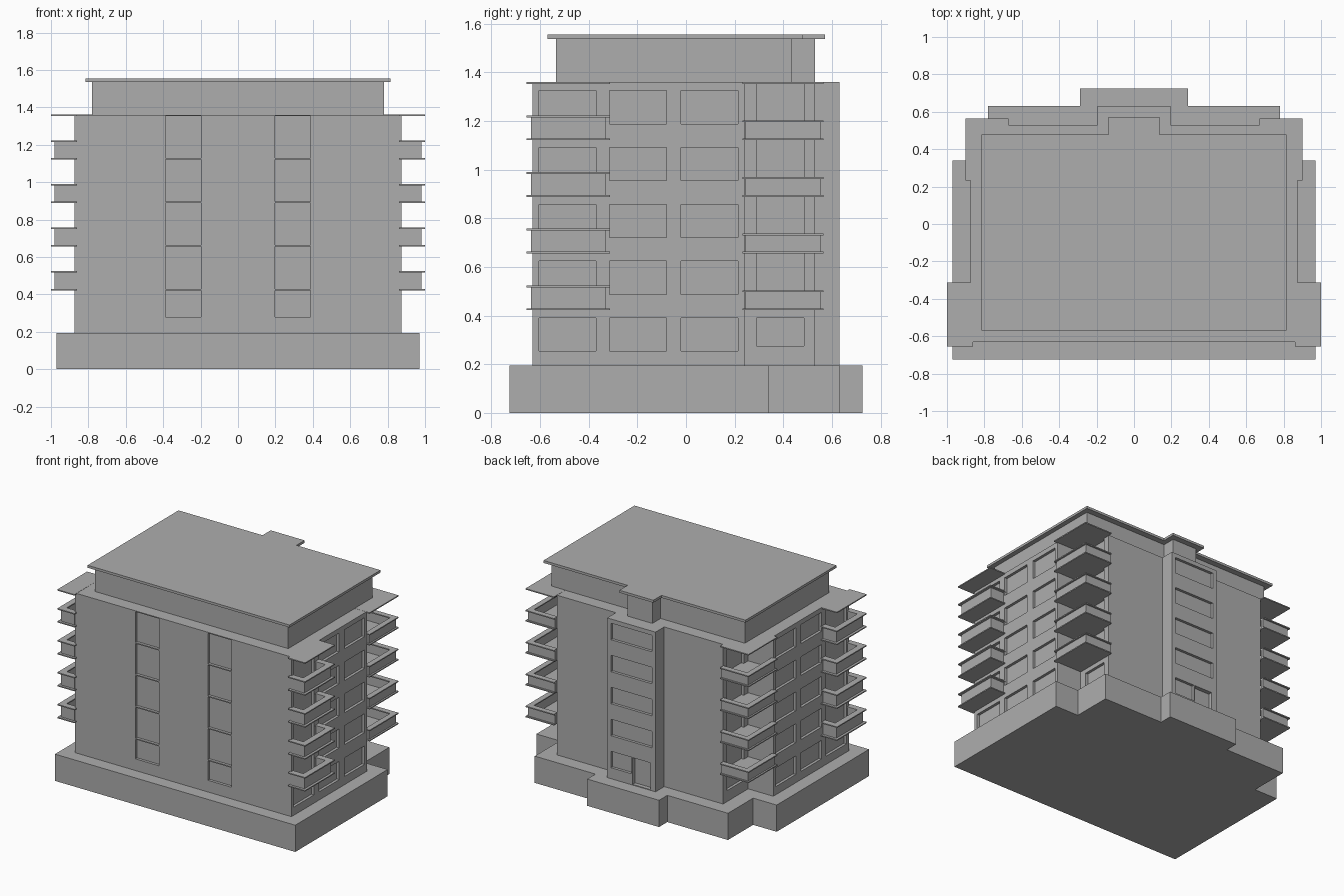
import bpy, bmesh

if "Cube" in bpy.data.objects:
    bpy.data.objects.remove(bpy.data.objects["Cube"])

grey = bpy.data.materials.new("plain grey")
grey.diffuse_color = (0.42, 0.42, 0.42, 1)
grey.use_nodes = True
grey.node_tree.nodes["Principled BSDF"].inputs["Base Color"].default_value = grey.diffuse_color


def finish(name, bm):
    bmesh.ops.recalc_face_normals(bm, faces=bm.faces)
    me = bpy.data.meshes.new(name)
    bm.to_mesh(me)
    bm.free()
    me.materials.append(grey)
    ob = bpy.data.objects.new(name, me)
    bpy.context.collection.objects.link(ob)
    return ob


def prism(name, half, z0, z1):
    """Extrude a plan mirrored about x = 0; half lists its right side, front to back."""
    bm = bmesh.new()
    pts = half + [(-x, y) for x, y in reversed(half)]
    f = bm.faces.new([bm.verts.new((x, y, z0)) for x, y in pts])
    r = bmesh.ops.extrude_face_region(bm, geom=[f])
    vs = [v for v in r["geom"] if isinstance(v, bmesh.types.BMVert)]
    bmesh.ops.translate(bm, verts=vs, vec=(0, 0, z1 - z0))
    return finish(name, bm)


def box(bm, x0, x1, y0, y1, z0, z1):
    vs = bmesh.ops.create_cube(bm, size=1)["verts"]
    for v in vs:
        v.co = ((x0 + x1) / 2 + v.co.x * (x1 - x0),
                (y0 + y1) / 2 + v.co.y * (y1 - y0),
                (z0 + z1) / 2 + v.co.z * (z1 - z0))


def sbox(bm, s, x0, x1, *rest):
    """Box on the right (s=1) or mirrored to the left (s=-1)."""
    a, b = sorted((s * x0, s * x1))
    box(bm, a, b, *rest)


# Main masses
prism("base_plinth", [(.97, -.725), (.97, .34), (.78, .34), (.78, .63), (.29, .63), (.29, .725)], 0, .195)
body = prism("building_body", [(.873, -.63), (.873, .24), (.67, .24), (.67, .53), (.195, .53), (.195, .63)], .195, 1.36)
prism("penthouse", [(.78, -.535), (.78, .435), (.1, .435), (.1, .53)], 1.36, 1.537)
prism("roof_slab", [(.815, -.57), (.815, .478), (.137, .478), (.137, .572)], 1.537, 1.555)

# Floor levels of the balconies (undersides)
levels = [.422, .655, .888, 1.121]
D = .02  # window recess depth

# Window and door recesses, cut out of the body
cut = bmesh.new()
bottoms = [.255, .487, .72, .955, 1.187]
tops = [.39, .625, .857, 1.09, 1.325]
for s in (-1, 1):
    # front strip windows
    for z0, z1 in zip([.28] + [z + .008 for z in levels], levels + [1.353]):
        sbox(cut, s, .197, .388, -.7, -.63 + D, z0, z1)
    # side windows, with doors behind the front balconies
    for i, (z0, z1) in enumerate(zip(bottoms, tops)):
        door = z0 if i == 0 else levels[i - 1] + .008
        sbox(cut, s, .873 - D, .95, -.605, -.37, door, z1)
        sbox(cut, s, .873 - D, .95, -.315, -.08, z0, z1)
        sbox(cut, s, .873 - D, .95, -.02, .213, z0, z1)
    # corner loggia window and doors
    sbox(cut, s, .67 - D, .75, .29, .485, .275, .39)
    for z0, z1 in zip(levels, levels[1:] + [1.353]):
        sbox(cut, s, .67 - D, .75, .29, .485, z0 + .008, z1)
# stairwell windows and entrance on the back
for i in range(1, 5):
    z = .275 + .2335 * i
    box(cut, -.165, .165, .63 - D, .7, z, z + .12)
box(cut, .0, .165, .63 - D, .7, .275, .395)
box(cut, -.155, -.01, .63 - D * 1.5, .7, .2, .395)
cutter = finish("window_cutter", cut)
cutter.hide_render = True

mod = body.modifiers.new("recesses", "BOOLEAN")
mod.operation = "DIFFERENCE"
mod.solver = "EXACT"
mod.object = cutter
bpy.context.view_layer.objects.active = body
body.select_set(True)
bpy.ops.object.modifier_apply(modifier=mod.name)
bpy.data.objects.remove(cutter, do_unlink=True)

# Balconies: floor slab, thin parapet and wider rail cap
for s, side in ((-1, "left"), (1, "right")):
    bm = bmesh.new()
    for z in levels:
        sbox(bm, s, .862, 1.0, -.655, -.312, z, z + .008)
        t = z + .102
        for w, o, z0, z1 in ((.02, .018, z + .008, t - .008), (.045, .0, t - .008, t)):
            xi = .873 if o else .862
            x1, y0, y1 = 1.0 - o, -.655 + o, -.312 - o
            sbox(bm, s, xi, x1, y0, y0 + w, z0, z1)
            sbox(bm, s, xi, x1, y1 - w, y1, z0, z1)
            sbox(bm, s, x1 - w, x1, y0 + w, y1 - w, z0, z1)
    sbox(bm, s, .862, 1.0, -.655, -.312, 1.353, 1.361)
    finish("front_balconies_" + side, bm)

    bm = bmesh.new()
    for z in levels:
        sbox(bm, s, .67, .9, .232, .565, z, z + .008)
        t = z + .082
        for w, o, z0, z1 in ((.02, .012, z + .008, t - .008), (.04, .0, t - .008, t)):
            x1, y0, y1 = .9 - o, .232 + o, .565 - o
            sbox(bm, s, .67, x1, y1 - w, y1, z0, z1)
            sbox(bm, s, x1 - w, x1, y0, y1 - w, z0, z1)
    sbox(bm, s, .67, .9, .232, .565, 1.353, 1.361)
    finish("back_balconies_" + side, bm)
